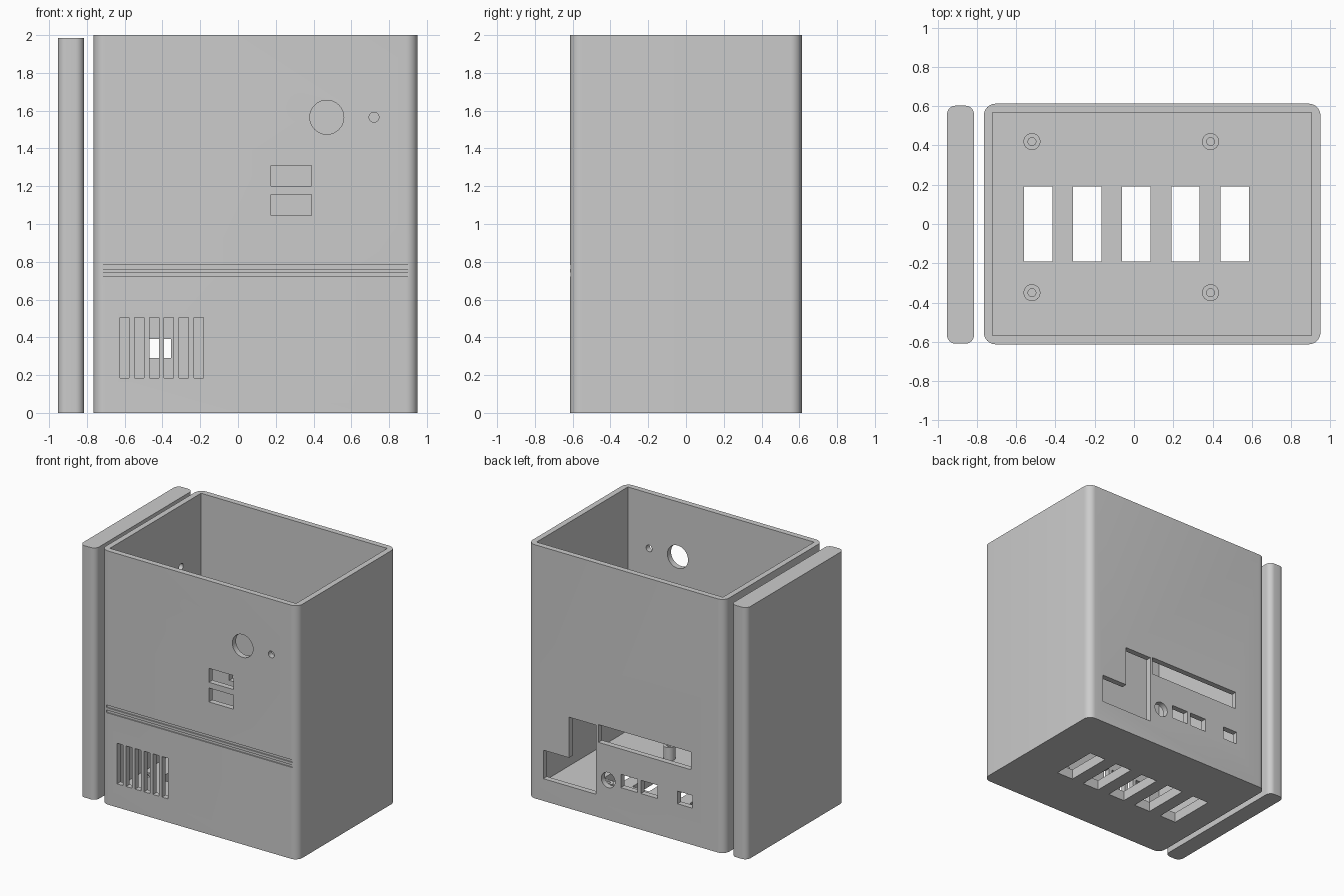
import bpy, bmesh
from math import cos, sin, pi, radians
from mathutils import Vector

cube = bpy.data.objects.get("Cube")
if cube:
    bpy.data.objects.remove(cube)

grey = bpy.data.materials.new("printed grey plastic")
grey.use_nodes = True
colour = (0.6, 0.6, 0.6, 1)
grey.diffuse_color = colour
grey.node_tree.nodes["Principled BSDF"].inputs["Base Color"].default_value = colour


def rect(a0, a1, b0, b1):
    return [(a0, b0), (a1, b0), (a1, b1), (a0, b1)]


def circle(a, b, r, n=32):
    return [(a + r * cos(2 * pi * i / n), b + r * sin(2 * pi * i / n)) for i in range(n)]


def rounded(a0, a1, b0, b1, r, n=8):
    corners = [(a1 - r, b1 - r), (a0 + r, b1 - r), (a0 + r, b0 + r), (a1 - r, b0 + r)]
    return [(a + r * cos(pi / 2 * (k + i / n)), b + r * sin(pi / 2 * (k + i / n)))
            for k, (a, b) in enumerate(corners) for i in range(n + 1)]


def place(p, axis, d):
    a, b = p
    return {"x": Vector((d, a, b)), "y": Vector((a, d, b)), "z": Vector((a, b, d))}[axis]


def add_prism(bm, outline, axis, lo, hi):
    """Extrude a flat outline along an axis."""
    ends = [[bm.verts.new(place(p, axis, d)) for p in outline] for d in (lo, hi)]
    n = len(outline)
    faces = [bm.faces.new(e) for e in ends]
    for i in range(n):
        j = (i + 1) % n
        faces.append(bm.faces.new((ends[0][i], ends[0][j], ends[1][j], ends[1][i])))
    bmesh.ops.recalc_face_normals(bm, faces=faces)


def solid(name, prisms):
    bm = bmesh.new()
    for p in prisms:
        add_prism(bm, *p)
    mesh = bpy.data.meshes.new(name)
    bm.to_mesh(mesh)
    bm.free()
    mesh.materials.append(grey)
    ob = bpy.data.objects.new(name, mesh)
    bpy.context.scene.collection.objects.link(ob)
    return ob


def activate(ob):
    bpy.ops.object.select_all(action="DESELECT")
    ob.select_set(True)
    bpy.context.view_layer.objects.active = ob


def cut(ob, prisms):
    cutter = solid("cutter", prisms)
    cutter.hide_render = True
    mod = ob.modifiers.new("cut", "BOOLEAN")
    mod.operation = "DIFFERENCE"
    mod.solver = "EXACT"
    mod.object = cutter
    activate(ob)
    bpy.ops.object.modifier_apply(modifier=mod.name)
    bpy.data.objects.remove(cutter)


def finish(ob):
    activate(ob)
    bpy.ops.object.shade_smooth_by_angle(angle=radians(30))


FLOOR = 0.08

# Open-topped case with a square-cornered cavity
case = solid("case", [(rounded(-0.765, 0.95, -0.613, 0.613, 0.06), "z", 0, 2)])
cut(case, [(rect(-0.72, 0.905, -0.568, 0.568), "z", FLOOR, 2.1)])

# Front panel: knob hole, lamp hole, two windows, vent slots
front = [circle(0.47, 1.565, 0.09, 48), circle(0.72, 1.565, 0.026),
         rect(0.175, 0.39, 1.2, 1.31), rect(0.175, 0.39, 1.045, 1.155)]
front += [rect(x, x + 0.05, 0.185, 0.505) for x in (-0.626 + 0.0785 * i for i in range(6))]

# Back panel: stepped opening, long slot, round and square sockets
stepped = [(0.355, 0.175), (0.815, 0.175), (0.815, 0.4), (0.59, 0.4), (0.59, 0.72), (0.355, 0.72)]
back = [stepped, rect(-0.475, 0.335, 0.59, 0.73), circle(0.25, 0.315, 0.06),
        rect(-0.005, 0.14, 0.285, 0.39), rect(-0.18, -0.035, 0.285, 0.39),
        rect(-0.485, -0.355, 0.29, 0.39)]

# Floor vents
vents = [rect(x, x + 0.145, -0.19, 0.19) for x in (-0.56 + 0.25 * i for i in range(5))]

cut(case, [(o, "y", -0.7, -0.5) for o in front]
    + [(o, "y", 0.5, 0.7) for o in back]
    + [(o, "z", -0.1, FLOOR + 0.1) for o in vents]
    + [(circle(0.32, 1.515, 0.026), "x", -0.79, -0.7)])

# Pair of shallow decorative grooves across the front
cut(case, [(rect(-0.72, 0.905, z, z + 0.02), "y", -0.7, -0.604) for z in (0.722, 0.762)])
finish(case)

# Four hollow board standoffs on the floor
for x, side in ((-0.52, "right"), (0.39, "left")):
    for y, end in ((-0.35, "front"), (0.42, "back")):
        post = solid(f"standoff_{end}_{side}", [(circle(x, y, 0.043), "z", FLOOR - 0.01, 0.185)])
        cut(post, [(circle(x, y, 0.02), "z", FLOOR, 0.3)])
        finish(post)

# Separate side panel
finish(solid("side_panel", [(rounded(-0.953, -0.815, -0.61, 0.603, 0.045), "z", 0, 1.985)]))
